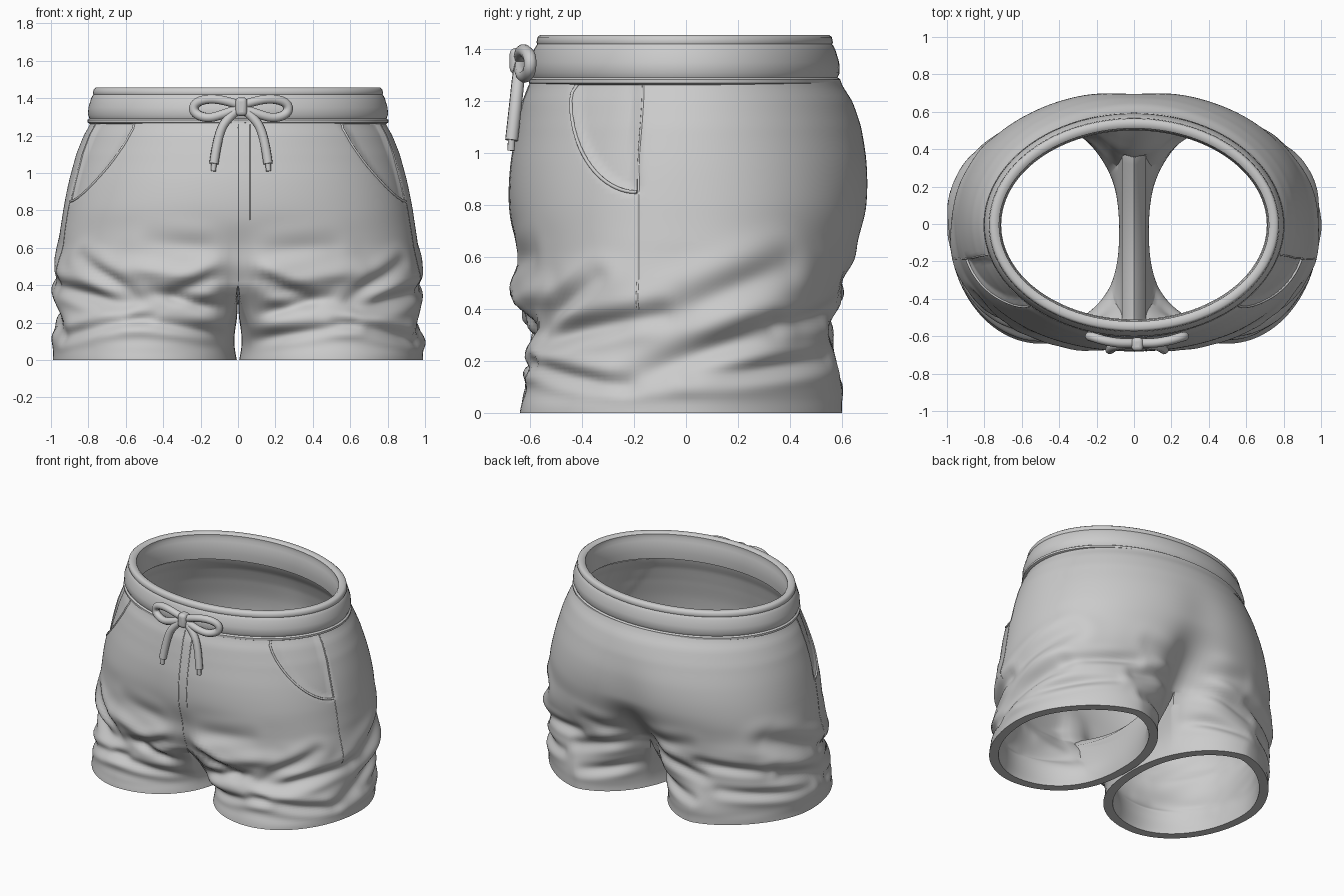
import bpy, bmesh, math
from mathutils import Vector, noise

if "Cube" in bpy.data.objects:
    bpy.data.objects.remove(bpy.data.objects["Cube"])

ZC, ZTOP = 0.40, 1.28            # crotch level, top of cloth below the band
M, K, LOW, UP = 96, 26, 28, 46   # outer points, inner points, leg rows, hip rows
WRAP = 150                       # how far the outer cloth wraps round each leg, degrees

# Silhouette: z, half width, front y, back y
PROFILE = [(0, .99, -.64, .605), (.1, .985, -.62, .605), (.18, .98, -.645, .605),
           (.29, .965, -.625, .60), (.4, .98, -.645, .605), (.5, .98, -.668, .64),
           (.62, .96, -.658, .672), (.8, .935, -.68, .71), (.95, .905, -.675, .71),
           (1.1, .865, -.65, .678), (1.2, .825, -.628, .64), (1.28, .785, -.60, .595)]

# Cloth folds: start angle, z, end angle, z, depth, width (angles round the body, front is -90)
FOLDS = [(-86, .46, -57, .33, .038, .035), (-80, .24, -50, .33, .028, .030),
         (-78, .11, -44, .19, .024, .028), (-22, .52, -45, .30, .025, .035),
         (-40, .28, -6, .38, .032, .035), (-4, .38, 24, .56, .034, .055),
         (-12, .13, 20, .33, .032, .045), (-48, .20, -14, .10, .024, .030),
         (2, .14, 42, .21, .022, .030), (22, .34, 52, .40, .020, .030),
         (50, .30, 84, .42, .026, .035), (55, .14, 83, .22, .022, .030),
         (-84, .56, -50, .60, .016, .050), (-72, .40, -40, .47, -.020, .04),
         (58, .52, 82, .48, .018, .045)]


def smooth(a, b, t):
    t = max(0, min(1, (t - a) / (b - a)))
    return t * t * (3 - 2 * t)


def profile(z):
    i = max(j for j in range(len(PROFILE) - 1) if PROFILE[j][0] <= z + 1e-9)
    n = len(PROFILE) - 1
    p = [PROFILE[max(0, min(n, i + k))] for k in (-1, 0, 1, 2)]
    t = (z - p[1][0]) / (p[2][0] - p[1][0])
    return [.5 * (2 * b + (c - a) * t + (2 * a - 5 * b + 4 * c - d) * t * t
                  + (3 * b - a - 3 * c + d) * t ** 3) for a, b, c, d in zip(*p)][1:]


def squareness(z):
    return .85 + .15 * smooth(.4, 1.2, z)


def hip_point(th, z):
    """Half of the hip cross-section, with the centre groove front and back."""
    a, f, b = profile(z)
    e = squareness(z)
    x = a * max(0, math.cos(th)) ** e
    s = abs(math.sin(th)) ** e
    if th < 0:
        g = .10 * (1 - smooth(.38, .75, z))
        return x, f * s * (1 - g * math.exp(-(x / .09) ** 2))
    g = .30 * (1 - smooth(.36, .80, z)) + .03 * (1 - smooth(.8, 1.2, z))
    return x, b * s * (1 - g * math.exp(-(x / .17) ** 2))


def leg_point(phi, z):
    a, f, b = profile(z)
    gap = .006 + .02 * math.sin(math.pi * min(1, z / ZC))
    x = (a + gap) / 2 + (a - gap) / 2 * math.cos(phi)
    s = math.sin(phi)
    if s < 0 and math.cos(phi) < 0:     # fuller front inner corner
        s = -abs(s) ** .8
    y = (f + b) / 2 + (b - f) / 2 * s
    return x, y - .25 * max(0, s) * max(0, x - .45)


def relief(x, y, z, side):
    """Folds, soft lumps and the sunken pocket panel."""
    ang = math.degrees(math.atan2(y, x)) + (3 if side < 0 else 0)
    zz = z - (.025 if side < 0 else 0)
    d = 0
    for a1, z1, a2, z2, depth, w in FOLDS:
        p, q, r = (Vector((math.radians(u) * .8, v)) for u, v in ((a1, z1), (a2, z2), (ang, zz)))
        t = max(0, min(1, (r - p).dot(q - p) / (q - p).length_squared))
        dist = (r - p.lerp(q, t)).length
        taper = .45 + .55 * math.sin(math.pi * t)
        d += depth * taper * (.4 * math.exp(-((dist - 2 * w) / w) ** 2) - math.exp(-(dist / w) ** 2))
    d += .012 * noise.noise(Vector((x * side * 2, y * 2, z * 6))) * (1 - smooth(.5, .9, z))
    d *= smooth(.02, .08, z)
    if z > .85:
        arc = -.19 - .255 * math.sqrt(max(0, 1 - (max(0, 1.2 - z) / .35) ** 2))
        d -= .018 * smooth(0, .035, y - arc) * smooth(0, .03, -.175 - y)
    return d * smooth(.05, .2, x)


def surface(x, y, z, side, extra=0):
    out = Vector((x - .4, y * .8, 0)).normalized() * (relief(x, y, z, side) + extra)
    if x < 1e-4:
        out.x = 0
    return Vector((side * max(0, x + out.x), y + out.y, z))


def activate(ob):
    bpy.ops.object.select_all(action='DESELECT')
    ob.select_set(True)
    bpy.context.view_layer.objects.active = ob


def finish(ob, angle):
    activate(ob)
    bpy.ops.object.shade_smooth_by_angle(angle=math.radians(angle))


def make(name, bm):
    me = bpy.data.meshes.new(name)
    bm.to_mesh(me)
    bm.free()
    ob = bpy.data.objects.new(name, me)
    bpy.context.collection.objects.link(ob)
    return ob


# Shorts body: two leg tubes that open into one hip tube
bm = bmesh.new()
fold = bm.verts.layers.float_vector.new("fold")


def cloth_vert(x, y, z, side):
    v = bm.verts.new((side * x, y, z))
    v[fold] = surface(x, y, z, side) - v.co
    return v


ths = [math.pi * (i / M - .5) for i in range(M + 1)]
for side in (1, -1):
    def add_quad(*q):
        bm.faces.new(q if side > 0 else q[::-1])
    rows = []
    for r in range(LOW + 1):
        v = r / LOW
        z = v * ZC
        s = smooth(.05, 1.2, v) / smooth(.05, 1.2, 1)
        least = .004 if r < LOW else 0
        ring = []
        for th in ths:
            (hx, hy), (lx, ly) = hip_point(th, z), leg_point(th * WRAP / 90, z)
            ring.append(cloth_vert(max(least, lx + (hx - lx) * s), ly + (hy - ly) * s, z, side))
        yb, yf = hip_point(ths[-1], ZC)[1], hip_point(ths[0], ZC)[1]
        for k in range(1, K):           # inner thigh, ending on the arched crotch line
            t = k / K
            lx, ly = leg_point(math.radians(WRAP + (360 - 2 * WRAP) * t), z)
            zi = z * (1 - .25 * math.sin(math.pi * t))
            ring.append(bm.verts.new((side * max(least, lx * (1 - s)),
                                      ly + (yb + (yf - yb) * t - ly) * s, zi)))
        rows.append(ring)
    for a, b in zip(rows, rows[1:]):
        for i in range(len(a)):
            j = (i + 1) % len(a)
            add_quad(a[i], a[j], b[j], b[i])
    last = rows[-1][:M + 1]
    for r in range(1, UP + 1):
        z = ZC + (ZTOP - ZC) * r / UP
        ring = [cloth_vert(*hip_point(th, z), z, side) for th in ths]
        for i in range(M):
            add_quad(last[i], last[i + 1], ring[i + 1], ring[i])
        last = ring
bmesh.ops.remove_doubles(bm, verts=bm.verts, dist=.0008)
count = len(bm.verts)
shorts = make("shorts_body", bm)
sol = shorts.modifiers.new("cloth", 'SOLIDIFY')
sol.thickness, sol.offset = .06, -1
activate(shorts)
bpy.ops.object.modifier_apply(modifier=sol.name)
moves = [Vector(d.vector) for d in shorts.data.attributes["fold"].data]
for i, v in enumerate(shorts.data.vertices):   # the inside is wrinkled only slightly
    v.co += moves[i] * (1 if i < count else .25)
    if v.co.z < .009:
        v.co.z = 0
finish(shorts, 50)

# Waistband: a closed profile swept round an oval (offset from oval, z)
BAND = [(-.05, 1.27), (.025, 1.262), (.04, 1.27), (.04, 1.284), (.029, 1.292), (.037, 1.31),
        (.035, 1.35), (.02, 1.40), (.012, 1.415), (.008, 1.42), (.011, 1.426), (.007, 1.447),
        (-.004, 1.456), (-.03, 1.456), (-.044, 1.445), (-.042, 1.42), (-.05, 1.40), (-.055, 1.32)]
bm = bmesh.new()
N = 128
rings = [[bm.verts.new(((.765 + o) * math.cos(2 * math.pi * i / N),
                        (.56 + o) * math.sin(2 * math.pi * i / N) - .005, z)) for i in range(N)]
         for o, z in BAND]
for j in range(len(rings)):
    a, b = rings[j], rings[(j + 1) % len(rings)]
    for i in range(N):
        bm.faces.new((a[i], a[(i + 1) % N], b[(i + 1) % N], b[i]))
finish(make("waistband", bm), 45)


def cord(name, pts, radius, spline='NURBS'):
    cu = bpy.data.curves.new(name, 'CURVE')
    cu.dimensions = '3D'
    cu.bevel_depth, cu.bevel_resolution, cu.use_fill_caps = radius, 3, True
    sp = cu.splines.new(spline)
    sp.points.add(len(pts) - 1)
    for p, co in zip(sp.points, pts):
        p.co = (*co, 1)
    if spline == 'NURBS':
        sp.order_u, sp.use_endpoint_u, sp.resolution_u = 3, True, 8
    bpy.context.collection.objects.link(bpy.data.objects.new(name, cu))


def on_side(y, z, side, extra=0):
    """Point of the cloth at a given depth y on the front half."""
    th = -math.asin(min(1, (y / profile(z)[1]) ** (1 / squareness(z))))
    return surface(*hip_point(th, z), z, side, extra)


# Pocket edges and side seams
for side, label in ((1, "left"), (-1, "right")):
    arc = [(-.425, 1.27), (-.44, 1.235)]
    arc += [(-.19 - .255 * math.cos(a), 1.2 - .35 * math.sin(a))
            for a in [math.pi / 2 * i / 20 for i in range(21)]]
    cord("pocket_edge_" + label, [on_side(y, z, side, -.002) for y, z in arc], .007, 'POLY')
    seam = [(-.165 - .02 * smooth(1.27, .9, z), z) for z in [1.27 - .87 * i / 40 for i in range(41)]]
    cord("side_seam_" + label, [on_side(y, z, side, -.003) for y, z in seam], .005, 'POLY')

# Centre front seam and fly stitching
for name, x, z0 in (("front_seam", .001, .42), ("fly_stitch", .065, .75)):
    pts = []
    for i in range(31):
        z = 1.26 + (z0 - 1.26) * i / 30
        th = -math.acos((x / profile(z)[0]) ** (1 / squareness(z)))
        pts.append(surface(*hip_point(th, z), z, 1, -.002))
    cord(name, pts, .004, 'POLY')

# Drawstring bow: loops, tails, tips and knot
dx = .016
for side, label in ((1, "left"), (-1, "right")):
    loop = [(0, -.635, 1.36), (.07, -.64, 1.385), (.17, -.625, 1.40), (.25, -.60, 1.375),
            (.255, -.60, 1.32), (.18, -.62, 1.29), (.09, -.64, 1.315), (0, -.635, 1.35)]
    cord("bow_loop_" + label, [(side * x + dx, y, z) for x, y, z in loop], .025)
    tail = [(0, -.635, 1.35), (.07, -.645, 1.30), (.125, -.655, 1.20), (.145, -.672, 1.05)]
    cord("bow_tail_" + label, [(side * x + dx, y, z) for x, y, z in tail], .025)
    cord("cord_tip_" + label, [(side * .145 + dx, -.672, 1.055), (side * .147 + dx, -.674, 1.01)], .014, 'POLY')
bpy.ops.mesh.primitive_cube_add(size=1, location=(.018, -.643, 1.355))
knot = bpy.context.object
knot.name = "bow_knot"
knot.scale = (.062, .072, .10)
bpy.ops.object.transform_apply(location=False, rotation=False, scale=True)
bev = knot.modifiers.new("round", 'BEVEL')
bev.width, bev.segments = .022, 4
finish(knot, 60)
